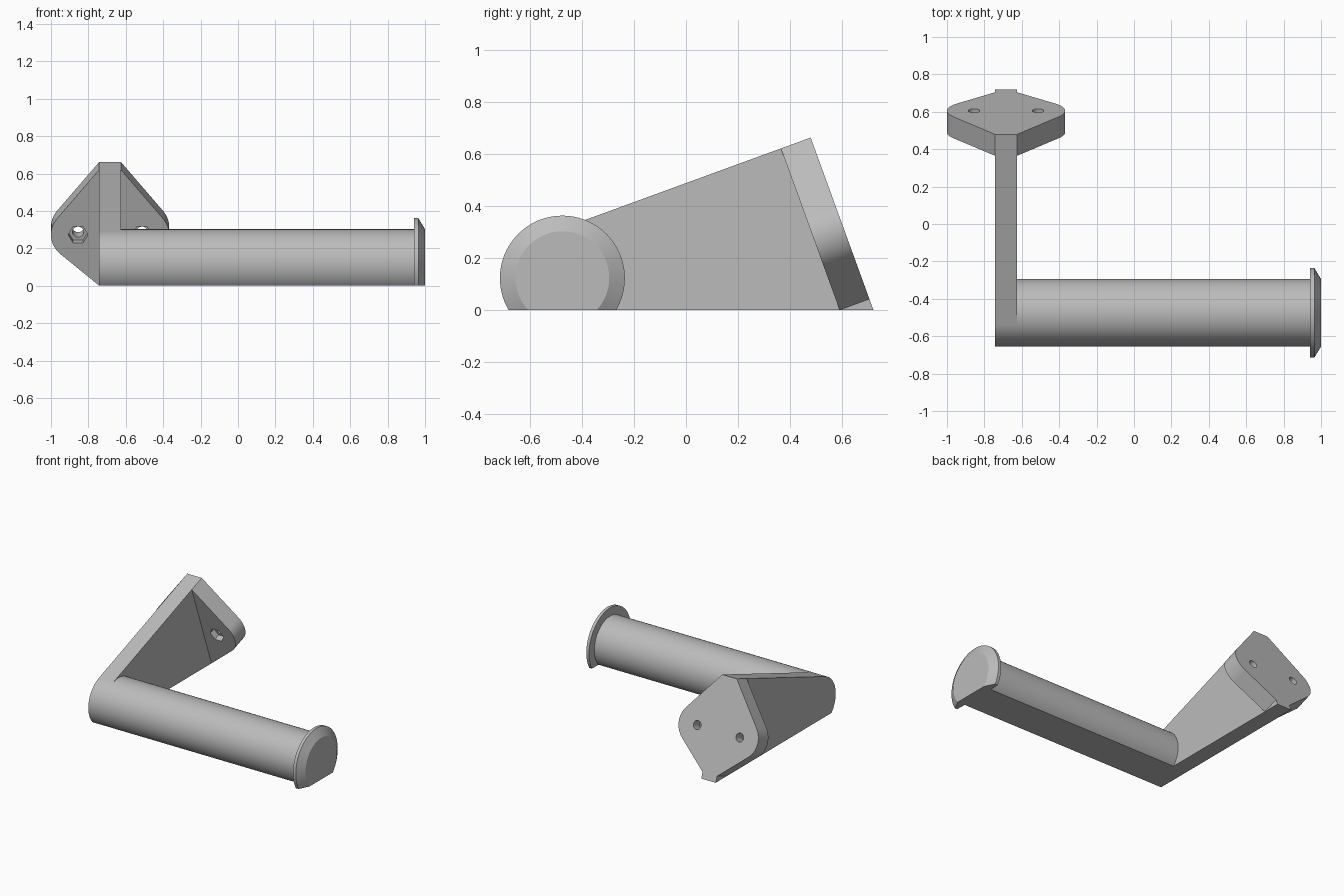
import bpy, bmesh, math
from mathutils import Vector

cube = bpy.data.objects.get("Cube")
if cube:
    bpy.data.objects.remove(cube, do_unlink=True)

grey = bpy.data.materials.new("light grey")
grey.use_nodes = True
colour = (0.5, 0.5, 0.5, 1)
grey.diffuse_color = colour
grey.node_tree.nodes["Principled BSDF"].inputs["Base Color"].default_value = colour

TILT = math.radians(20)
S, C = math.sin(TILT), math.cos(TILT)
ROD_Y, ROD_Z, ROD_R = -0.475, 0.122, 0.18
ARM_X, ARM_HALF = -0.684, 0.058
PLATE_T, PLATE_H = 0.122, 0.66
BASE_Y = 0.59


def side_frame(a, b, c):
    """Side profile (y, z) with depth along x."""
    return Vector((c, a, b))


def plate_frame(a, b, c):
    """Tilted plate: a across, b up the face, c from front to back."""
    return Vector((ARM_X + a, BASE_Y - b * S + c * C, b * C + c * S))


def arc(cx, cy, r, start, end, n):
    angles = [math.radians(start + (end - start) * i / n) for i in range(n + 1)]
    return [(cx + r * math.cos(t), cy + r * math.sin(t)) for t in angles]


def loft(name, outlines, depths, frame, clip=False):
    """Join equal outlines at successive depths into a closed solid."""
    bm = bmesh.new()
    rings = [[bm.verts.new(frame(a, b, d)) for a, b in o] for o, d in zip(outlines, depths)]
    for r0, r1 in zip(rings, rings[1:]):
        for i in range(len(r0)):
            bm.faces.new((r0[i - 1], r0[i], r1[i], r1[i - 1]))
    bm.faces.new(rings[0])
    bm.faces.new(rings[-1])
    if clip:  # flat underside on the ground
        cut = bmesh.ops.bisect_plane(bm, geom=bm.verts[:] + bm.edges[:] + bm.faces[:],
                                     plane_co=(0, 0, 0), plane_no=(0, 0, -1), clear_outer=True)
        edges = [e for e in cut["geom_cut"] if isinstance(e, bmesh.types.BMEdge)]
        bmesh.ops.edgeloop_fill(bm, edges=edges)
    bmesh.ops.recalc_face_normals(bm, faces=bm.faces[:])
    mesh = bpy.data.meshes.new(name)
    bm.to_mesh(mesh)
    bm.free()
    mesh.materials.append(grey)
    obj = bpy.data.objects.new(name, mesh)
    bpy.context.collection.objects.link(obj)
    return obj


def prism(name, outline, d0, d1, frame, clip=False):
    return loft(name, [outline, outline], [d0, d1], frame, clip)


def select(obj):
    bpy.ops.object.select_all(action="DESELECT")
    obj.select_set(True)
    bpy.context.view_layer.objects.active = obj


def circle(r):
    return arc(ROD_Y, ROD_Z, r, 0, 360, 96)[:-1]


# Holding rod and its chamfered end stop
rod = prism("rod", circle(ROD_R), ARM_X, 0.95, side_frame, clip=True)
stop = loft("end_stop", [circle(0.24), circle(0.24), circle(ROD_R)],
            [0.942, 0.964, 1.0], side_frame, clip=True)

# Arm: wraps the rod end, then tapers up to the plate
low = math.degrees(math.asin(ROD_Z / ROD_R))
profile = arc(ROD_Y, ROD_Z, ROD_R, 110, 180 + low, 40)
profile += [(BASE_Y, 0), (BASE_Y - PLATE_H * S, PLATE_H * C)]
arm = prism("arm", profile, ARM_X - ARM_HALF, ARM_X + ARM_HALF, side_frame)

# Small wedge that carries the arm to the ground under the plate
wedge = [(BASE_Y, 0), (BASE_Y + PLATE_T / C, 0), (BASE_Y + PLATE_T * C, PLATE_T * S)]
foot = prism("foot_wedge", wedge, ARM_X - ARM_HALF, ARM_X + ARM_HALF, side_frame)

# Mounting plate: rounded lobes around each screw hole, tangent to the arm
HOLE_X, HOLE_V, LOBE_R = 0.171, 0.29, 0.145


def tangent_angle(px, py, side):
    dx, dy = px - HOLE_X, py - HOLE_V
    return math.degrees(math.atan2(dy, dx) + side * math.acos(LOBE_R / math.hypot(dx, dy)))


right = [(ARM_HALF, 0)]
right += arc(HOLE_X, HOLE_V, LOBE_R, tangent_angle(ARM_HALF, 0, 1),
             tangent_angle(ARM_HALF, PLATE_H, -1), 20)
right += [(ARM_HALF, PLATE_H)]
outline = right + [(-a, b) for a, b in reversed(right)]
plate = prism("mounting_plate", outline, 0, PLATE_T, plate_frame)

# Screw holes with hexagonal recesses in the front
for side in (-1, 1):
    cuts = [(0.03, 32, -0.05, PLATE_T + 0.05), (0.053, 6, -0.05, 0.045)]
    for radius, sides, d0, d1 in cuts:
        ring = arc(side * HOLE_X, HOLE_V, radius, 0, 360, sides)[:-1]
        cutter = prism("hole_cutter", ring, d0, d1, plate_frame)
        cutter.hide_render = True
        mod = plate.modifiers.new("hole", "BOOLEAN")
        mod.operation, mod.solver, mod.object = "DIFFERENCE", "EXACT", cutter
        select(plate)
        bpy.ops.object.modifier_apply(modifier=mod.name)
        bpy.data.objects.remove(cutter, do_unlink=True)

for obj in (rod, stop, arm, foot, plate):
    select(obj)
    bpy.ops.object.shade_smooth_by_angle(angle=math.radians(25))
